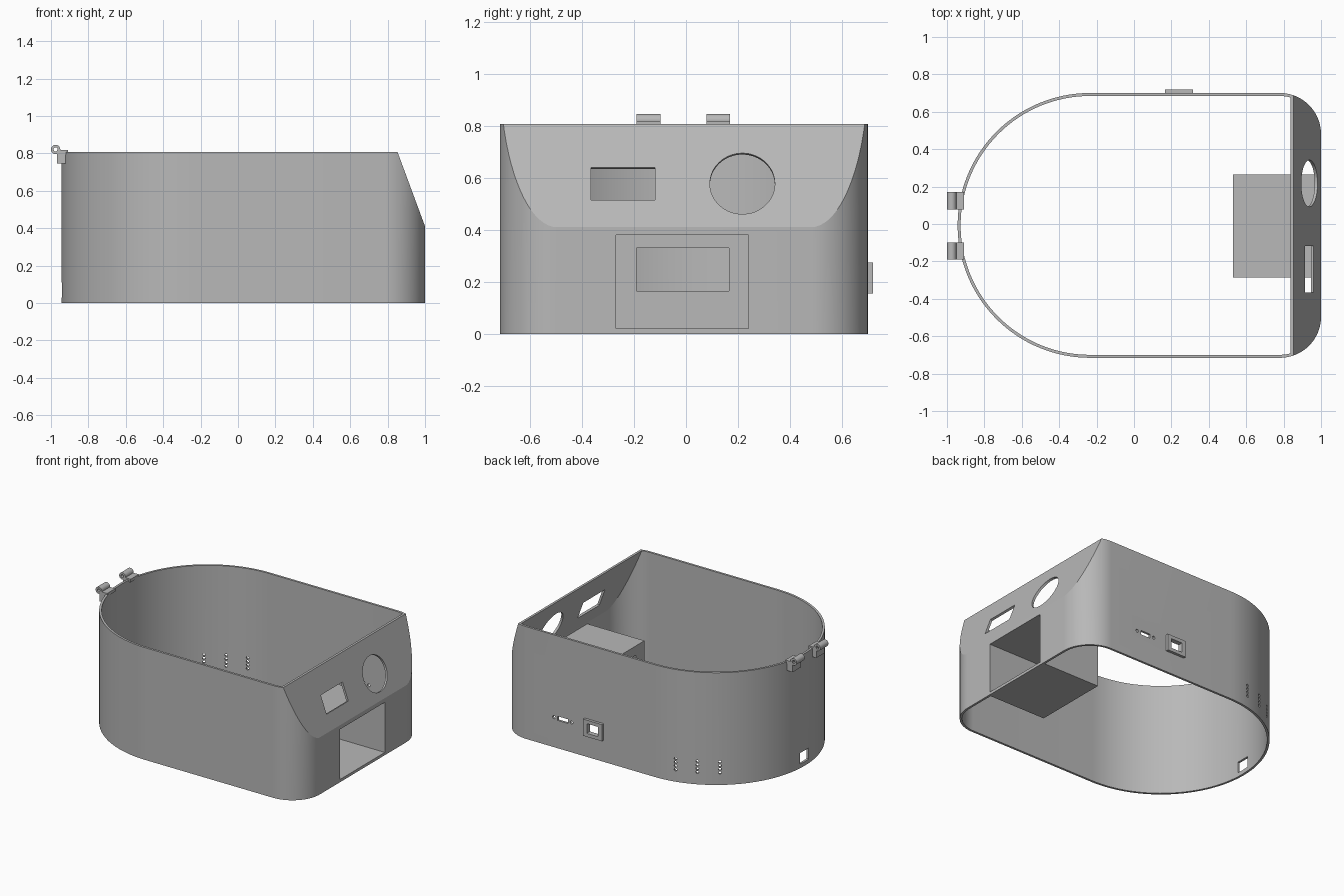
import bpy, bmesh
from math import sin, cos, pi, radians, atan2
from mathutils import Vector, Matrix

if "Cube" in bpy.data.objects:
    bpy.data.objects.remove(bpy.data.objects["Cube"], do_unlink=True)

grey = bpy.data.materials.new("plain grey")
grey.use_nodes = True
grey.diffuse_color = (0.48, 0.48, 0.48, 1)
grey.node_tree.nodes["Principled BSDF"].inputs["Base Color"].default_value = (0.48, 0.48, 0.48, 1)

HEIGHT, WALL, MID_Y = 0.807, 0.016, -0.0075
ROUND_X, ROUND_R, CORNER_R = -0.235, 0.708, 0.22
SLOPE_TOP, SLOPE_LOW = Vector((0.853, 0, HEIGHT)), Vector((1.0, 0, 0.41))
TILT = atan2(SLOPE_LOW.x - SLOPE_TOP.x, SLOPE_TOP.z - SLOPE_LOW.z)
NORMAL = Vector((cos(TILT), 0, sin(TILT)))


def finish(bm, name):
    bmesh.ops.recalc_face_normals(bm, faces=bm.faces[:])
    mesh = bpy.data.meshes.new(name)
    bm.to_mesh(mesh)
    bm.free()
    mesh.materials.append(grey)
    ob = bpy.data.objects.new(name, mesh)
    bpy.context.collection.objects.link(ob)
    return ob


def box(bm, x, y, z):
    size = Matrix.Diagonal((x[1] - x[0], y[1] - y[0], z[1] - z[0], 1))
    centre = Matrix.Translation((sum(x) / 2, sum(y) / 2, sum(z) / 2))
    bmesh.ops.create_cube(bm, size=1, matrix=centre @ size)


def rod(bm, centre, radius, length, rotation, sides=16):
    bmesh.ops.create_cone(bm, cap_ends=True, segments=sides, radius1=radius, radius2=radius,
                          depth=length, matrix=Matrix.Translation(centre) @ rotation)


def cut(ob, cutter):
    mod = ob.modifiers.new("cut", 'BOOLEAN')
    mod.operation, mod.solver, mod.object = 'DIFFERENCE', 'EXACT', cutter
    bpy.context.view_layer.objects.active = ob
    bpy.ops.object.modifier_apply(modifier=mod.name)
    bpy.data.objects.remove(cutter, do_unlink=True)


def smooth(ob):
    bpy.ops.object.select_all(action='DESELECT')
    ob.select_set(True)
    bpy.context.view_layer.objects.active = ob
    bpy.ops.object.shade_smooth_by_angle(angle=radians(20))


def arc(cx, cy, r, start, end, steps):
    angles = [radians(start + (end - start) * i / steps) for i in range(steps + 1)]
    return [(cx + r * cos(a), cy + r * sin(a)) for a in angles]


def body(name, inset, z0, z1):
    # Rounded plan, extruded and sliced by the sloping nose plane
    r, c = ROUND_R - inset, CORNER_R - inset
    cx, cy = 1 - CORNER_R, ROUND_R - CORNER_R
    plan = (arc(ROUND_X, MID_Y, r, 90, 270, 64) + arc(cx, MID_Y - cy, c, -90, 0, 20)
            + arc(cx, MID_Y + cy, c, 0, 90, 20))
    bm = bmesh.new()
    base = bm.faces.new([bm.verts.new((x, y, z0)) for x, y in plan])
    top = bmesh.ops.extrude_face_region(bm, geom=[base])["geom"]
    bmesh.ops.translate(bm, vec=(0, 0, z1 - z0),
                        verts=[v for v in top if isinstance(v, bmesh.types.BMVert)])
    bmesh.ops.bisect_plane(bm, geom=bm.verts[:] + bm.edges[:] + bm.faces[:], clear_outer=True,
                           plane_co=SLOPE_TOP - NORMAL * inset, plane_no=NORMAL)
    bmesh.ops.holes_fill(bm, edges=[e for e in bm.edges if e.is_boundary], sides=0)
    return finish(bm, name)


# Thin open shell
shell = body("shell", 0, 0, HEIGHT)
cut(shell, body("shell_hollow", WALL, -0.2, HEIGHT + 0.2))

# Openings through the shell
bm = bmesh.new()
lean = Matrix.Rotation(-TILT, 4, 'Y')


def slope_point(y, z):
    return Vector((SLOPE_TOP.x + (HEIGHT - z) * sin(TILT) / cos(TILT), y, z))


rod(bm, slope_point(0.217, 0.578), 0.125, 0.1, lean @ Matrix.Rotation(pi / 2, 4, 'Y'), 64)
bmesh.ops.create_cube(bm, size=1, matrix=Matrix.Translation(slope_point(-0.242, 0.578)) @ lean
                      @ Matrix.Diagonal((0.1, 0.247, 0.133, 1)))
box(bm, (0.9, 1.1), (-0.27, 0.24), (0.02, 0.38))
box(bm, (-1.0, -0.9), (-0.05, 0.05), (0.03, 0.11))
box(bm, (0.195, 0.285), (0.6, 0.8), (0.18, 0.25))
box(bm, (0.45, 0.53), (0.6, 0.8), (0.2, 0.23))
for x in (0.42, 0.56):
    rod(bm, (x, 0.7, 0.215), 0.011, 0.1, Matrix.Rotation(pi / 2, 4, 'X'))
for degrees in (13, 25, 37):
    a = radians(90 + degrees)
    turn = Matrix.Rotation(a, 4, 'Z') @ Matrix.Rotation(pi / 2, 4, 'Y')
    for row in range(4):
        rod(bm, (ROUND_X + ROUND_R * cos(a), MID_Y + ROUND_R * sin(a), 0.087 + 0.026 * row),
            0.01, 0.1, turn, 10)
cut(shell, finish(bm, "shell_openings"))
smooth(shell)

# Compartment behind the nose, open to the outside
bm = bmesh.new()
box(bm, (0.53, 0.99), (-0.285, 0.265), (0.003, 0.397))
compartment = finish(bm, "compartment")
bm = bmesh.new()
box(bm, (0.55, 1.1), (-0.27, 0.24), (0.02, 0.38))
cut(compartment, finish(bm, "compartment_hollow"))
bm = bmesh.new()
box(bm, (0.5, 0.6), (-0.19, 0.165), (0.165, 0.33))
cut(compartment, finish(bm, "compartment_port"))

# Raised frame round the side socket
bm = bmesh.new()
box(bm, (0.165, 0.315), (0.69, 0.72), (0.155, 0.275))
frame = finish(bm, "socket_frame")
bm = bmesh.new()
box(bm, (0.195, 0.285), (0.6, 0.8), (0.18, 0.25))
cut(frame, finish(bm, "socket_hole"))

# Pair of hinge knuckles on the rounded end
for side, y in (("right", (-0.19, -0.098)), ("left", (0.078, 0.17))):
    bm = bmesh.new()
    box(bm, (-0.968, -0.922), y, (0.745, 0.817))
    box(bm, (-0.93, -0.908), y, (0.795, 0.817))
    finish(bm, side + "_hinge_block")
    centre = (-0.975, sum(y) / 2, 0.821)
    bm = bmesh.new()
    rod(bm, centre, 0.025, y[1] - y[0], Matrix.Rotation(pi / 2, 4, 'X'), 32)
    knuckle = finish(bm, side + "_hinge_knuckle")
    bm = bmesh.new()
    rod(bm, centre, 0.011, 0.2, Matrix.Rotation(pi / 2, 4, 'X'), 24)
    cut(knuckle, finish(bm, "pin_hole"))
    smooth(knuckle)
